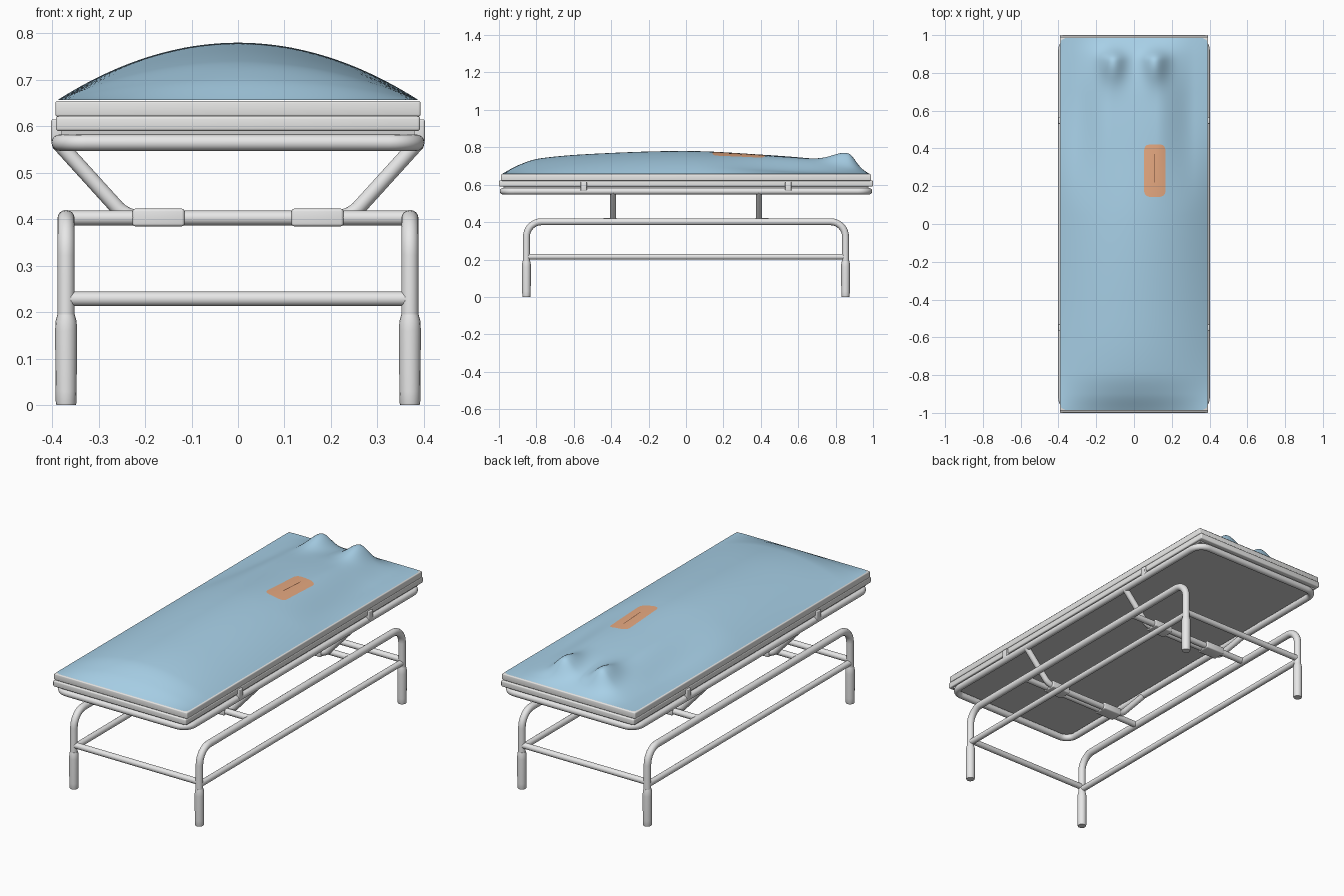
import bpy, bmesh, math
from mathutils import Vector as V
from mathutils.geometry import interpolate_bezier

if "Cube" in bpy.data.objects:
    bpy.data.objects.remove(bpy.data.objects["Cube"])


def mat(name, c):
    m = bpy.data.materials.new(name)
    m.diffuse_color = (*c, 1)
    m.use_nodes = True
    m.node_tree.nodes["Principled BSDF"].inputs["Base Color"].default_value = m.diffuse_color
    return m


STEEL = mat("steel grey", (0.80, 0.80, 0.80))
TRAY = mat("pale grey", (0.80, 0.80, 0.79))
UNDER = mat("underside grey", (0.64, 0.64, 0.64))
BLUE = mat("drape blue", (0.39, 0.63, 0.80))
SKIN = mat("skin tan", (0.80, 0.40, 0.22))
CUT = mat("incision brown", (0.15, 0.06, 0.03))


def finish(ob, m, angle=40):
    ob.data.materials.clear()
    ob.data.materials.append(m)
    bpy.ops.object.select_all(action='DESELECT')
    ob.select_set(True)
    bpy.context.view_layer.objects.active = ob
    if ob.type == 'CURVE':
        bpy.ops.object.convert(target='MESH')
    bpy.ops.object.shade_smooth_by_angle(angle=math.radians(angle))


def fillet(pts, d, cyclic=False):
    pts = [V(p) for p in pts]
    n, out = len(pts), []
    for i, p in enumerate(pts):
        if not cyclic and i in (0, n - 1):
            out.append(p)
            continue
        a = p + (pts[i - 1] - p).normalized() * d
        b = p + (pts[(i + 1) % n] - p).normalized() * d
        out += interpolate_bezier(a, a.lerp(p, 0.55), b.lerp(p, 0.55), b, 9)
    return out


def tube(name, pts, r, d=0, cyclic=False, radii=None, m=STEEL):
    pts = fillet(pts, d, cyclic) if d else pts
    cu = bpy.data.curves.new(name, 'CURVE')
    cu.dimensions = '3D'
    cu.bevel_depth = r
    cu.bevel_resolution = 6
    cu.use_fill_caps = True
    sp = cu.splines.new('POLY')
    sp.points.add(len(pts) - 1)
    for i, p in enumerate(pts):
        sp.points[i].co = (*p, 1)
        sp.points[i].radius = radii[i] if radii else 1
    sp.use_cyclic_u = cyclic
    ob = bpy.data.objects.new(name, cu)
    bpy.context.collection.objects.link(ob)
    finish(ob, m)


def box(name, lo, hi, m, bevel=0.006):
    lo, hi = V(lo), V(hi)
    bm = bmesh.new()
    bmesh.ops.create_cube(bm, size=1)
    for v in bm.verts:
        v.co = V([(lo[k] + hi[k]) / 2 + v.co[k] * (hi[k] - lo[k]) for k in range(3)])
    if bevel:
        bmesh.ops.bevel(bm, geom=bm.edges[:], offset=bevel, segments=3,
                        profile=0.5, affect='EDGES')
    me = bpy.data.meshes.new(name)
    bm.to_mesh(me)
    bm.free()
    ob = bpy.data.objects.new(name, me)
    bpy.context.collection.objects.link(ob)
    finish(ob, m)


# ---- lower stand: two side hoops with foot sleeves and rails
for s, side in ((-1, "left"), (1, "right")):
    x = 0.37 * s
    tube(side + "_leg_hoop", [(x, -0.853, 0.01), (x, -0.853, 0.402),
                              (x, 0.853, 0.402), (x, 0.853, 0.01)], 0.0185, 0.08)
    tube(side + "_lower_rail", [(x, -0.853, 0.215), (x, 0.853, 0.215)], 0.0155)
    for t, end in ((-1, "front"), (1, "back")):
        zs = (0, 0.004, 0.03, 0.16, 0.18, 0.195)
        tube(f"{end}_{side}_foot_sleeve", [(x, 0.853 * t, z) for z in zs], 0.0235,
             radii=(0.88, 0.94, 0.97, 1, 0.97, 0.8))

# ---- cross bars, bent supports and clamps
for t, end in ((-1, "front"), (1, "back")):
    tube(end + "_end_bar", [(-0.37, 0.853 * t, 0.229), (0.37, 0.853 * t, 0.229)], 0.0155)
    tube(end + "_cross_bar", [(-0.37, 0.422 * t, 0.403), (0.37, 0.422 * t, 0.403)], 0.016)
    y = 0.39 * t
    tube(end + "_bent_support", [(-0.387, y, 0.565), (-0.24, y, 0.403),
                                 (0.24, y, 0.403), (0.387, y, 0.565)], 0.016, 0.03)
    for s, side in ((-1, "left"), (1, "right")):
        ys = sorted((0.37 * t, 0.442 * t))
        xs = sorted((0.115 * s, 0.227 * s))
        box(f"{end}_{side}_clamp", (xs[0], ys[0], 0.385), (xs[1], ys[1], 0.423), STEEL)
        xs = sorted((0.375 * s, 0.402 * s))
        box(f"{end}_{side}_clip", (xs[0], 0.547 * t - 0.017, 0.565),
            (xs[1], 0.547 * t + 0.017, 0.615), STEEL, 0.004)

# ---- upper frame loop and tray
tube("top_frame", [(-0.384, -0.978, 0.565), (0.384, -0.978, 0.565),
                   (0.384, 0.978, 0.565), (-0.384, 0.978, 0.565)], 0.0175, 0.06, True)
box("tray_underside", (-0.38, -0.975, 0.582), (0.38, 0.975, 0.592), UNDER, 0)
box("tray_lower", (-0.392, -1.0, 0.59), (0.392, 1.0, 0.622), TRAY, 0.006)
box("tray_upper", (-0.393, -0.99, 0.621), (0.393, 0.99, 0.655), TRAY, 0.005)

# ---- draped body: height field from a centre-line profile
PROFILE = [(-0.985, 0), (-0.9, .046), (-0.785, .083), (-0.46, .11), (0.02, .123),
           (0.4, .104), (0.67, .083), (0.8, .064), (0.9, .04), (0.985, 0)]


def smooth(a, b, v):
    t = min(1, max(0, (v - a) / (b - a)))
    return t * t * (3 - 2 * t)


def centre(y):
    P = PROFILE
    slope = [(P[min(i + 1, len(P) - 1)][1] - P[max(i - 1, 0)][1]) /
             (P[min(i + 1, len(P) - 1)][0] - P[max(i - 1, 0)][0]) for i in range(len(P))]
    for i in range(len(P) - 1):
        if y <= P[i + 1][0] or i == len(P) - 2:
            h = P[i + 1][0] - P[i][0]
            t = (y - P[i][0]) / h
            return ((1 + 2 * t) * (1 - t) ** 2 * P[i][1] + t * (1 - t) ** 2 * h * slope[i]
                    + t * t * (3 - 2 * t) * P[i + 1][1] + t * t * (t - 1) * h * slope[i + 1])


def height(x, y):
    arc = max(0, 1 - (x / 0.388) ** 2)
    legs = 0.3 * arc + 0.7 * (1 - smooth(0.12, 0.32, abs(x)))
    k = smooth(0.05, 0.7, y)
    z = centre(y) * (arc * (1 - k) + legs * k)
    dy = (y - 0.867) / (0.078 if y < 0.867 else 0.036)
    dx = (abs(x) - 0.11) / 0.043
    return 0.657 + z + 0.062 * math.exp(-(dx * dx + dy * dy) / 2) * smooth(0.985, 0.95, y)


def patch(name, cx, y0, y1, half, corner, lift, nx, ny, m):
    verts, faces = [], []
    for j in range(ny + 1):
        y = y0 + (y1 - y0) * j / ny
        e = max(0, corner - min(y - y0, y1 - y))
        w = half - corner + math.sqrt(max(0, corner ** 2 - e ** 2))
        for i in range(nx + 1):
            x = cx + w * (2 * i / nx - 1)
            verts.append((x, y, height(x, y) + lift))
    for j in range(ny):
        for i in range(nx):
            a = j * (nx + 1) + i
            faces.append((a, a + 1, a + nx + 2, a + nx + 1))
    me = bpy.data.meshes.new(name)
    me.from_pydata(verts, [], faces)
    ob = bpy.data.objects.new(name, me)
    bpy.context.collection.objects.link(ob)
    finish(ob, m, 60)


patch("drape", 0, -0.985, 0.985, 0.388, 0.025, 0, 72, 200, BLUE)
patch("skin_window", 0.11, 0.143, 0.422, 0.056, 0.03, 0.001, 12, 60, SKIN)
patch("incision", 0.11, 0.22, 0.37, 0.002, 0.002, 0.002, 2, 40, CUT)
